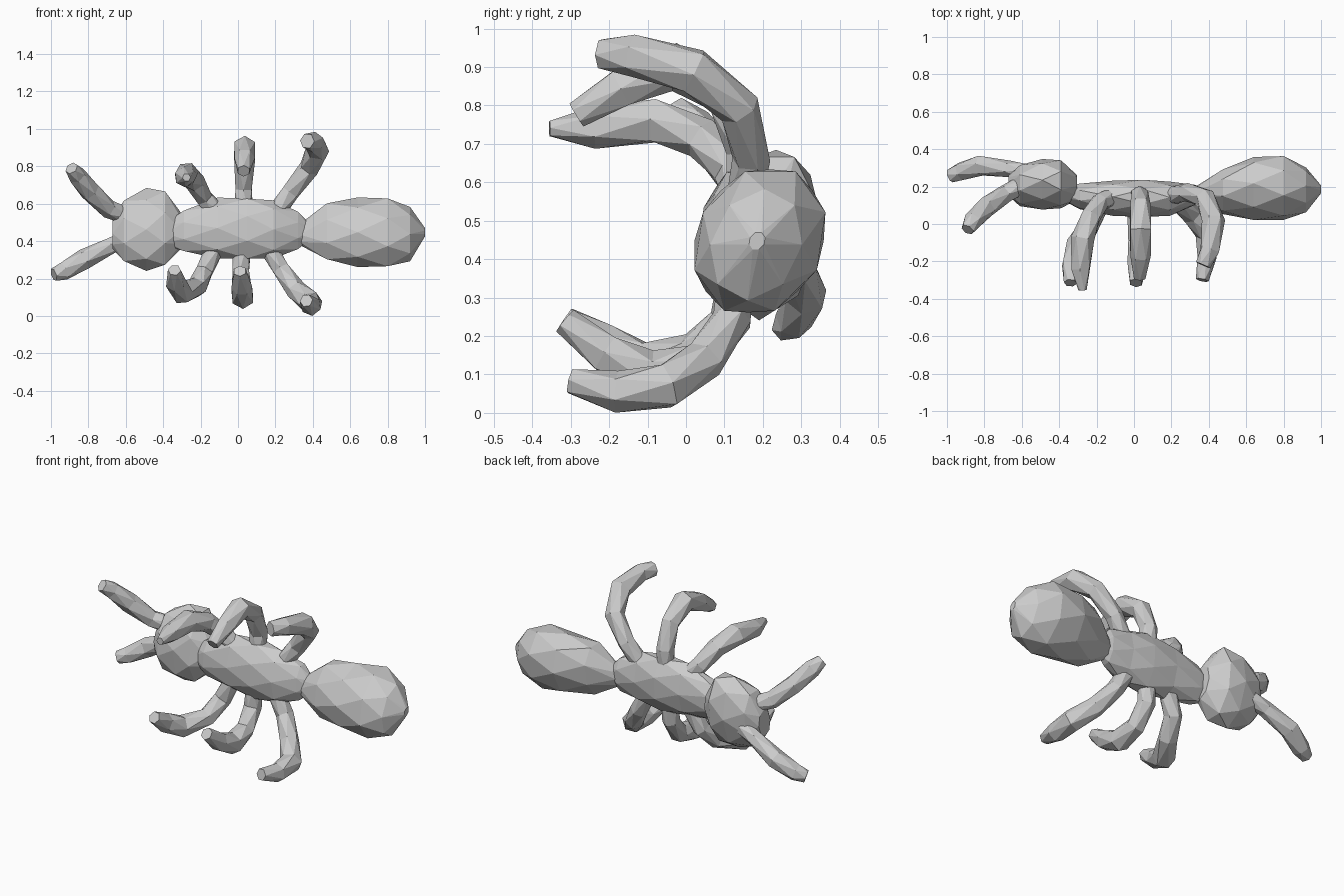
import bpy, bmesh
from math import sin, cos, pi
from mathutils import Vector


def skin(name, rings):
    """Join rings of equal size with triangles and cap both ends."""
    bm = bmesh.new()
    rows = [[bm.verts.new(p) for p in ring] for ring in rings]
    n = len(rows[0])
    for k, (a, b) in enumerate(zip(rows, rows[1:])):
        for i in range(n):
            j = (i + 1) % n
            if k % 2 == 0:      # next ring is turned half a step forward
                bm.faces.new((a[i], a[j], b[i]))
                bm.faces.new((a[j], b[j], b[i]))
            else:               # next ring is turned half a step back
                bm.faces.new((a[i], a[j], b[j]))
                bm.faces.new((a[i], b[j], b[i]))
    bm.faces.new(rows[0])
    bm.faces.new(rows[-1])
    bmesh.ops.recalc_face_normals(bm, faces=bm.faces)
    mesh = bpy.data.meshes.new(name)
    bm.to_mesh(mesh)
    bm.free()
    ob = bpy.data.objects.new(name, mesh)
    bpy.context.collection.objects.link(ob)
    return ob


def body(name, profile, shear=0.1, n=8):
    """Faceted body along x; each station is x, y low, y high, z low, z high."""
    rings = []
    for k, (x, y0, y1, z0, z1) in enumerate(profile):
        ring = []
        s = 0.53 if k % 2 else 0.51
        for i in range(n):
            a = 2 * pi * (i + 0.5 * (k % 2)) / n
            dy, dz = s * (y1 - y0) * cos(a), s * (z1 - z0) * sin(a)
            ring.append((x, (y0 + y1) / 2 + dy + shear * dz, (z0 + z1) / 2 + dz))
        rings.append(ring)
    return skin(name, rings)


def limb(name, path, radii, n=6):
    """Faceted tube along a bent path."""
    pts = [Vector(p) for p in path]
    u = Vector((1, 0, 0.3))
    rings = []
    for k, (p, r) in enumerate(zip(pts, radii)):
        d1 = (pts[min(k + 1, len(pts) - 1)] - p).normalized()
        d0 = (p - pts[max(k - 1, 0)]).normalized()
        t = (d0 + d1).normalized()
        u = (u - t * u.dot(t)).normalized()
        v = t.cross(u)
        rings.append([p + r * (u * cos(a) + v * sin(a)) for a in
                      [2 * pi * (i + 0.5 * (k % 2)) / n for i in range(n)]])
    return skin(name, rings)


# Body segments
body("abdomen", [(0.33, 0.12, 0.20, 0.38, 0.49), (0.475, 0.06, 0.285, 0.30, 0.605),
                 (0.64, 0.025, 0.355, 0.265, 0.63), (0.80, 0.03, 0.355, 0.262, 0.632),
                 (0.92, 0.065, 0.30, 0.295, 0.58), (1.0, 0.165, 0.205, 0.425, 0.47)], 0.15)
body("thorax", [(-0.385, 0.13, 0.20, 0.38, 0.50), (-0.29, 0.08, 0.215, 0.345, 0.565),
                (-0.11, 0.045, 0.23, 0.31, 0.63), (0.05, 0.04, 0.235, 0.305, 0.63),
                (0.19, 0.045, 0.225, 0.31, 0.615), (0.32, 0.10, 0.21, 0.355, 0.56),
                (0.375, 0.13, 0.19, 0.40, 0.50)], 0.05)
body("head", [(-0.67, 0.15, 0.26, 0.36, 0.52), (-0.61, 0.10, 0.31, 0.29, 0.62),
              (-0.49, 0.08, 0.345, 0.245, 0.68), (-0.39, 0.09, 0.335, 0.27, 0.67),
              (-0.305, 0.13, 0.26, 0.36, 0.55)])

# Antennae
limb("upper_antenna", [(-0.58, 0.22, 0.53), (-0.69, 0.16, 0.57), (-0.79, 0.09, 0.665),
                       (-0.86, 0.02, 0.75), (-0.89, -0.03, 0.79)],
     [0.05, 0.05, 0.056, 0.05, 0.036])
limb("lower_antenna", [(-0.58, 0.28, 0.42), (-0.67, 0.295, 0.38), (-0.82, 0.312, 0.305),
                       (-0.93, 0.28, 0.24), (-0.985, 0.255, 0.22)],
     [0.045, 0.045, 0.056, 0.05, 0.036])

# Legs, upper row then lower row; each has its tip radius and its path
leg_radii = [0.05, 0.05, 0.055, 0.063, 0.055]
legs = {
    "upper_front_leg": (0.022, [
        (-0.10, 0.15, 0.54), (-0.18, 0.12, 0.63), (-0.23, 0.04, 0.715),
        (-0.275, -0.08, 0.76), (-0.285, -0.24, 0.742), (-0.275, -0.355, 0.74)]),
    "upper_middle_leg": (0.035, [
        (0.03, 0.15, 0.56), (0.03, 0.155, 0.68), (0.035, 0.10, 0.82),
        (0.035, -0.03, 0.90), (0.035, -0.17, 0.845), (0.03, -0.285, 0.775)]),
    "upper_rear_leg": (0.042, [
        (0.20, 0.15, 0.55), (0.28, 0.17, 0.66), (0.38, 0.14, 0.79),
        (0.425, 0.02, 0.89), (0.405, -0.14, 0.93), (0.37, -0.22, 0.935)]),
    "lower_front_leg": (0.035, [
        (-0.12, 0.13, 0.37), (-0.18, 0.11, 0.24), (-0.22, 0.02, 0.155),
        (-0.30, -0.11, 0.125), (-0.335, -0.22, 0.18), (-0.34, -0.315, 0.245)]),
    "lower_middle_leg": (0.036, [
        (0.02, 0.13, 0.37), (0.015, 0.12, 0.24), (0.02, 0.04, 0.135),
        (0.025, -0.09, 0.10), (0.02, -0.21, 0.155), (0.01, -0.315, 0.24)]),
    "lower_rear_leg": (0.035, [
        (0.16, 0.13, 0.37), (0.23, 0.12, 0.25), (0.31, 0.05, 0.14),
        (0.39, -0.05, 0.07), (0.39, -0.18, 0.055), (0.365, -0.30, 0.082)]),
}
for leg, (tip, path) in legs.items():
    limb(leg, path, leg_radii + [tip])
